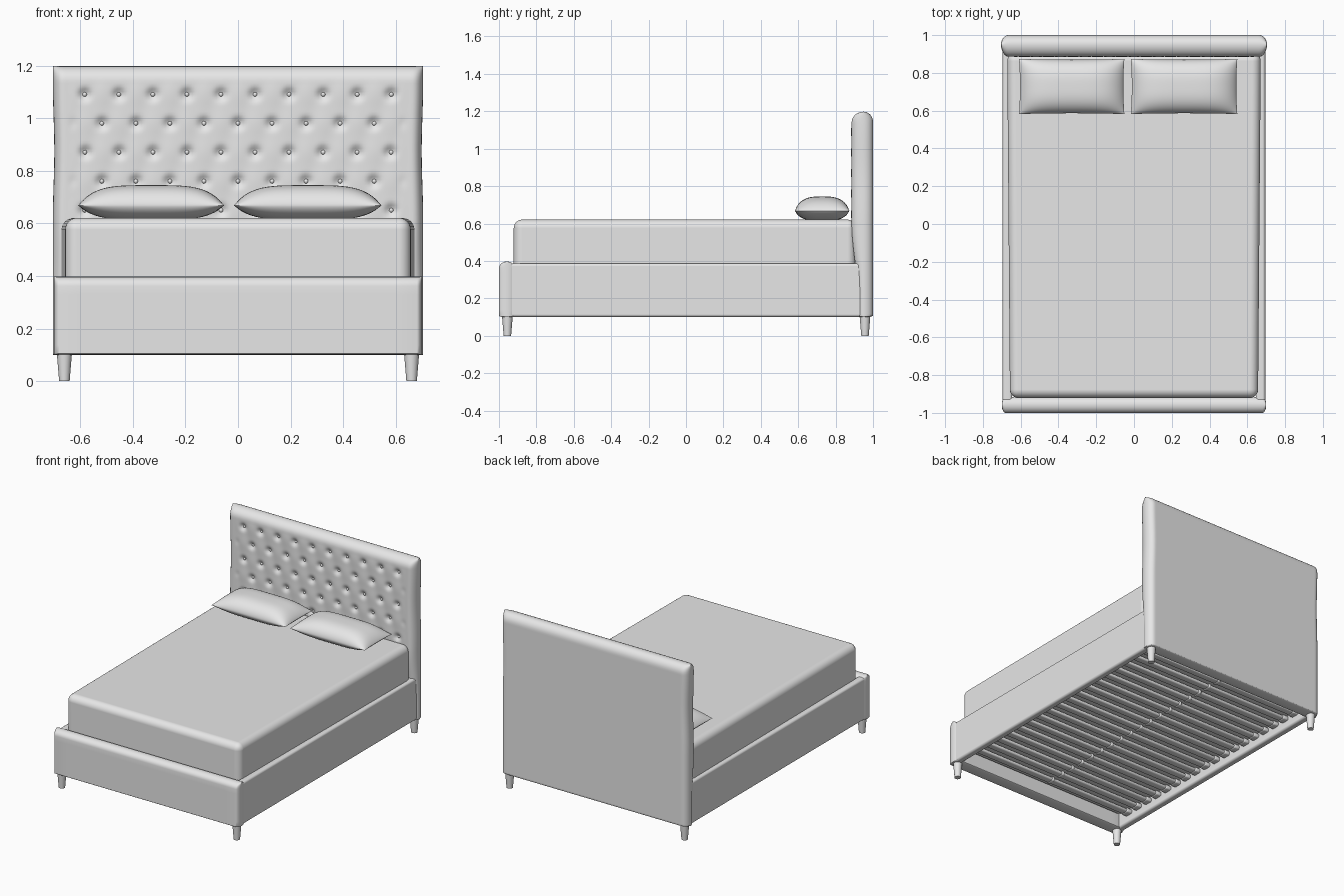
import bpy, bmesh, math
from mathutils import Vector, Matrix

if "Cube" in bpy.data.objects:
    bpy.data.objects.remove(bpy.data.objects["Cube"], do_unlink=True)

grey = bpy.data.materials.new("soft grey")
grey.use_nodes = True
grey.diffuse_color = (0.8, 0.8, 0.8, 1)
grey.node_tree.nodes["Principled BSDF"].inputs["Base Color"].default_value = (0.8, 0.8, 0.8, 1)


def finish(name, bm):
    """Turn a bmesh into a smooth-shaded object."""
    bmesh.ops.recalc_face_normals(bm, faces=bm.faces)
    mesh = bpy.data.meshes.new(name)
    bm.to_mesh(mesh)
    bm.free()
    mesh.materials.append(grey)
    obj = bpy.data.objects.new(name, mesh)
    bpy.context.collection.objects.link(obj)
    bpy.ops.object.select_all(action='DESELECT')
    obj.select_set(True)
    bpy.context.view_layer.objects.active = obj
    bpy.ops.object.shade_smooth_by_angle(angle=math.radians(40))
    return obj


def add_box(bm, lo, hi, bevel, segments=3):
    """Add a box with rounded edges."""
    lo, hi = Vector(lo), Vector(hi)
    part = bmesh.new()
    size = Matrix.Diagonal((*(hi - lo), 1))
    bmesh.ops.create_cube(part, size=1, matrix=Matrix.Translation((lo + hi) / 2) @ size)
    bmesh.ops.bevel(part, geom=part.edges[:], offset=bevel, segments=segments,
                    profile=0.5, affect='EDGES')
    mesh = bpy.data.meshes.new("part")
    part.to_mesh(mesh)
    part.free()
    bm.from_mesh(mesh)
    bpy.data.meshes.remove(mesh)


def samples(lo, hi, r_lo, r_hi, count, arc=6):
    """Even positions with extra ones along the rounded ends."""
    ease = [1 - math.cos(i / arc * math.pi / 2) for i in range(arc)]
    middle = [lo + r_lo + (hi - r_hi - lo - r_lo) * i / count for i in range(count + 1)]
    return [lo + r_lo * e for e in ease] + middle + [hi - r_hi * e for e in reversed(ease)]


def roll(distance, radius):
    """Quarter-circle falloff towards an edge."""
    t = 1 - min(max(distance, 0) / radius, 1)
    return math.sqrt(1 - t * t)


def shell(name, us, vs, point):
    """Two sheets that meet along their border."""
    bm = bmesh.new()
    for side in (-1, 1):
        rows = [[bm.verts.new(point(u, v, side)) for u in us] for v in vs]
        for a, b in zip(rows, rows[1:]):
            for i in range(len(us) - 1):
                bm.faces.new((a[i], a[i + 1], b[i + 1], b[i]))
    bmesh.ops.remove_doubles(bm, verts=bm.verts, dist=0.00002)
    return finish(name, bm)


def smooth(a, b, t):
    t = min(max((t - a) / (b - a), 0), 1)
    return t * t * (3 - 2 * t)


# Tufted headboard
PITCH, ROW, TOP_ROW = 0.1295, 0.11, 1.09
HEAD_X, HEAD_TOP, BASE = 0.704, 1.198, 0.1


def head_front(x, z):
    row = (z - TOP_ROW) / ROW
    a = math.pi * (x / PITCH - 0.5 + row / 2)
    b = math.pi * (x / PITCH - 0.5 - row / 2)
    mask = (1 - smooth(0.6, 0.65, abs(x))) * smooth(0.52, 0.6, z) * (1 - smooth(1.11, 1.17, z))
    puff = (math.sin(a) * math.sin(b)) ** 2
    dimple = (math.cos(a) * math.cos(b) * math.cos(math.pi * row)) ** 4
    base = 0.917 - 0.031 * smooth(0.22, 0.6, z)
    return base + mask * (0.02 * dimple - 0.003 * puff)


def head_point(x, z, side):
    k = roll(HEAD_X - abs(x), 0.04) * roll(HEAD_TOP - z, 0.055) * roll(z - BASE, 0.008)
    middle = 0.95
    edge = head_front(x, z) if side < 0 else 1.0
    # the sides draw in a little between the corners
    waist = 1 - 0.008 * math.sin(math.pi * smooth(0.6, 1.15, z)) * abs(x) / HEAD_X
    return x * waist, middle + (edge - middle) * k, z


shell("headboard", samples(-HEAD_X, HEAD_X, 0.04, 0.04, 130),
      samples(BASE, HEAD_TOP, 0.008, 0.055, 96), head_point)

# Headboard buttons
bm = bmesh.new()
for row in range(5):
    z = TOP_ROW - row * ROW
    count = 10 - row % 2
    for i in range(count):
        x = (i - (count - 1) / 2) * PITCH
        spot = Matrix.Translation((x, head_front(x, z) - 0.001, z))
        bmesh.ops.create_uvsphere(bm, u_segments=12, v_segments=8, radius=0.009, matrix=spot)
finish("headboard_buttons", bm)

# Footboard
FOOT_X, FOOT_TOP = 0.7, 0.397


def foot_point(x, z, side):
    k = roll(FOOT_X - abs(x), 0.02) * roll(FOOT_TOP - z, 0.035) * roll(z - BASE, 0.006)
    return x, -0.958 + side * 0.042 * k, z


shell("footboard", samples(-FOOT_X, FOOT_X, 0.02, 0.02, 16),
      samples(BASE, FOOT_TOP, 0.006, 0.035, 8), foot_point)

# Side rails
for name, side in (("left_rail", 1), ("right_rail", -1)):
    bm = bmesh.new()
    xs = sorted((side * 0.645, side * 0.695))
    add_box(bm, (xs[0], -0.95, BASE), (xs[1], 0.95, 0.387), 0.015, 4)
    finish(name, bm).modifiers.new("even shading", 'WEIGHTED_NORMAL')

# Mattress, slightly wider towards the head
bm = bmesh.new()
add_box(bm, (-0.664, -0.921, 0.18), (0.664, 0.908, 0.621), 0.045, 6)
for v in bm.verts:
    v.co.x *= 1 + 0.012 * v.co.y
finish("mattress", bm).modifiers.new("even shading", 'WEIGHTED_NORMAL')

# Pillows
steps = [-math.cos(i / 32 * math.pi) for i in range(33)]
for name, cx, half in (("right_pillow", -0.33, 0.279), ("left_pillow", 0.265, 0.282)):
    def pillow_point(u, v, side):
        x = cx + half * u * (1 - 0.02 * (1 - v * v))
        y = 0.728 + 0.146 * v * (1 - 0.03 * (1 - u * u))
        swell = max(1 - u ** 4, 0) ** 0.8 * max(1 - abs(v) ** 3, 0) ** 0.6
        return x, y, 0.668 + swell * (0.077 if side > 0 else -0.055)
    shell(name, steps, steps, pillow_point)

# Rounded slats with end holders and centre clips
slats, holders = bmesh.new(), bmesh.new()
SLATS = 18
for i in range(SLATS):
    y = -0.82 + 1.64 * i / (SLATS - 1)
    add_box(slats, (-0.65, y - 0.026, 0.155), (0.65, y + 0.026, 0.177), 0.0105, 4)
    for x, reach in ((-0.63, 0.025), (0, 0.012), (0.63, 0.025)):
        add_box(holders, (x - reach, y - 0.03, 0.151), (x + reach, y + 0.03, 0.181), 0.01, 3)
finish("slats", slats)
finish("slat_holders", holders)

# Tapered legs
for end, y in (("front", -0.955), ("back", 0.957)):
    for side, x in (("left", 0.66), ("right", -0.66)):
        bm = bmesh.new()
        bmesh.ops.create_cone(bm, cap_ends=True, segments=24, radius1=0.02, radius2=0.029,
                              depth=0.11, matrix=Matrix.Translation((x, y, 0.055)))
        finish(f"{end}_{side}_leg", bm)
